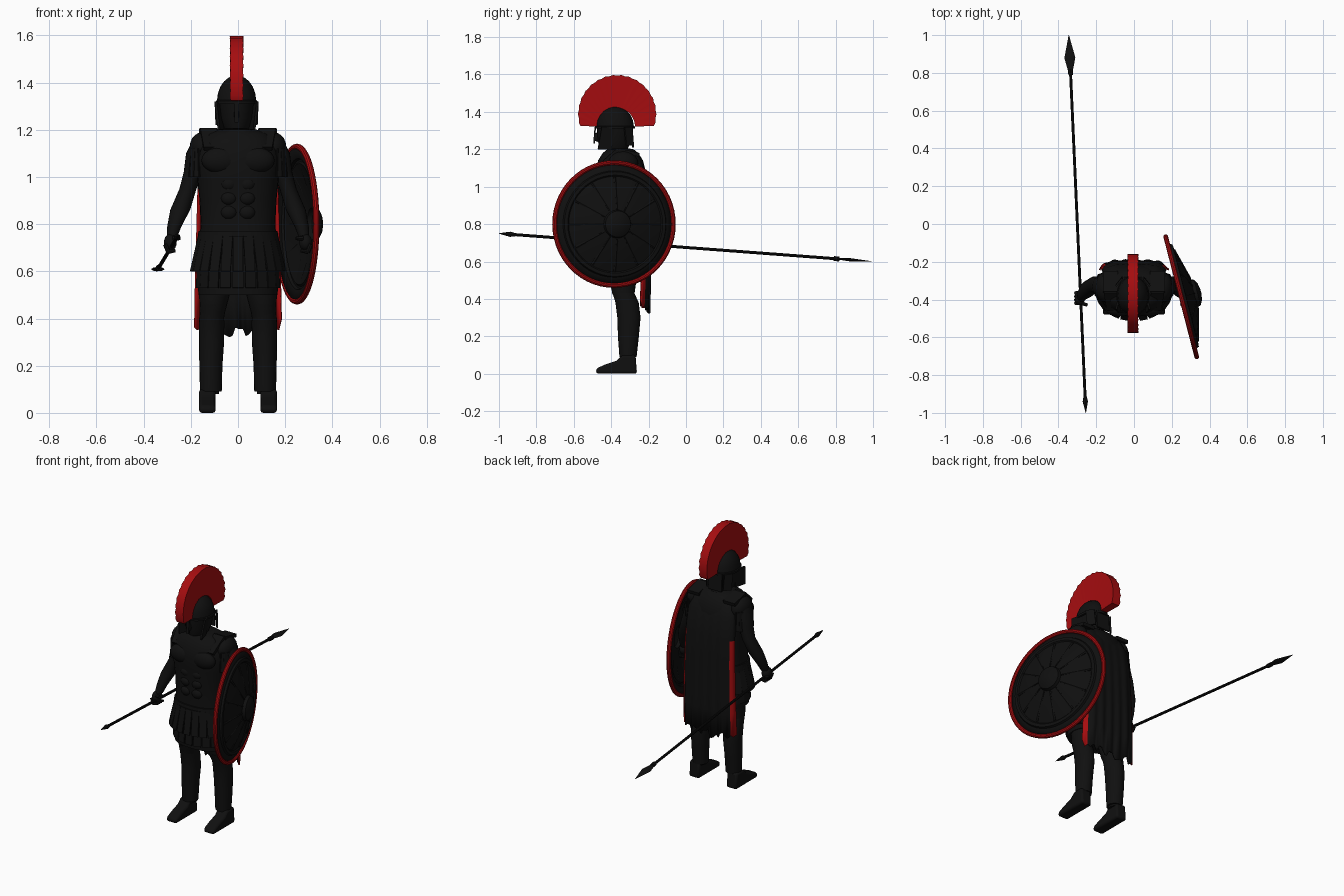
import bpy, bmesh, math, random
from math import sin, cos, pi, radians
from mathutils import Vector, Matrix

random.seed(4)
if "Cube" in bpy.data.objects:
    bpy.data.objects.remove(bpy.data.objects["Cube"])


def material(name, rgb):
    m = bpy.data.materials.new(name)
    m.use_nodes = True
    m.diffuse_color = (*rgb, 1)
    m.node_tree.nodes["Principled BSDF"].inputs["Base Color"].default_value = (*rgb, 1)
    return m


BLACK = material("soot black", (0.005, 0.005, 0.005))
RED = material("crimson", (0.38, 0.004, 0.005))
parts = []


def make(name, bm, *mats):
    bmesh.ops.recalc_face_normals(bm, faces=bm.faces)
    me = bpy.data.meshes.new(name)
    bm.to_mesh(me)
    bm.free()
    ob = bpy.data.objects.new(name, me)
    for m in mats or (BLACK,):
        me.materials.append(m)
    bpy.context.collection.objects.link(ob)
    parts.append(ob)
    return ob


def loft(bm, rings, n=24, power=1.0, side=1):
    """Skin stacked oval rings given as x, y, z, x radius, y radius."""
    def sp(v):
        return math.copysign(abs(v) ** power, v)
    loops = [[bm.verts.new((side * (x + rx * sp(cos(2 * pi * i / n))),
                            y + ry * sp(sin(2 * pi * i / n)), z)) for i in range(n)]
             for x, y, z, rx, ry in rings]
    for a, b in zip(loops, loops[1:]):
        for i in range(n):
            bm.faces.new((a[i], a[(i + 1) % n], b[(i + 1) % n], b[i]))
    bm.faces.new(loops[0])
    bm.faces.new(loops[-1])


def ball(bm, loc, size, seg=20):
    bmesh.ops.create_uvsphere(bm, u_segments=seg, v_segments=seg // 2, radius=1,
                              matrix=Matrix.LocRotScale(Vector(loc), None, Vector(size)))


def rod(bm, a, b, r1, r2, n=10, flat=1.0):
    a, b = Vector(a), Vector(b)
    rot = (b - a).to_track_quat('Z', 'Y')
    bmesh.ops.create_cone(bm, cap_ends=True, segments=n, radius1=r1, radius2=r2, depth=(b - a).length,
                          matrix=Matrix.LocRotScale((a + b) / 2, rot, Vector((1, flat, 1))))


def slab(bm, a, b, across, width, thick):
    """Thin strip from a to b, with its width along the given direction."""
    a, b, w = Vector(a), Vector(b), Vector(across).normalized()
    d = b - a
    n = d.cross(w).normalized()
    m = Matrix((w * width, n * thick, d)).transposed().to_4x4()
    m.translation = (a + b) / 2
    bmesh.ops.create_cube(bm, size=1, matrix=m)


def fringe(bm, cx, cy, top, bottom, count, width, arc=(0, 2 * pi)):
    """Hanging leather strips around an oval; top and bottom are z, x radius, y radius."""
    for i in range(count):
        t = arc[0] + (arc[1] - arc[0]) * i / count
        p, q = [(cx + rx * cos(t), cy + ry * sin(t), z) for z, rx, ry in (top, bottom)]
        slab(bm, p, q, (-top[1] * sin(t), top[2] * cos(t), 0), width, 0.008)


# Torso armour with chest relief
bm = bmesh.new()
loft(bm, [(0, -.35, z, rx, ry) for z, rx, ry in (
    (.72, .165, .125), (.8, .158, .12), (.9, .163, .122), (1.0, .173, .13), (1.08, .18, .135),
    (1.14, .165, .12), (1.18, .135, .095), (1.2, .08, .07))], 32, .85)
for s in (-1, 1):
    ball(bm, (s * .075, -.45, 1.07), (.08, .04, .055))
    for z in (.97, .91, .85):
        ball(bm, (s * .038, -.46, z), (.036, .022, .03), 12)
make("chest_armour", bm)

bm = bmesh.new()
loft(bm, [(0, -.35, .73, .172, .132), (0, -.35, .77, .168, .13)], 32, .85)
make("belt", bm)

# Skirt: cloth underneath, two rows of strips on top
bm = bmesh.new()
loft(bm, [(0, -.345, .5, .168, .125), (0, -.345, .62, .172, .13), (0, -.345, .75, .155, .12)], 32, .85)
make("tunic_skirt", bm)
bm = bmesh.new()
fringe(bm, 0, -.355, (.75, .165, .13), (.6, .2, .155), 24, .042)
fringe(bm, 0, -.35, (.7, .165, .125), (.53, .175, .14), 20, .046)
make("skirt_strips", bm)

# Legs, greaves and feet
for s, side in ((1, "left"), (-1, "right")):
    bm = bmesh.new()
    loft(bm, [(.085, -.33, .62, .075, .085), (.1, -.335, .5, .065, .07), (.108, -.335, .43, .054, .06),
              (.112, -.31, .36, .045, .052), (.116, -.31, .08, .035, .036)], 20, side=s)
    make(side + "_leg", bm)
    bm = bmesh.new()
    loft(bm, [(.115, -.31, .09, .046, .046), (.115, -.308, .2, .049, .056), (.112, -.305, .3, .053, .062),
              (.112, -.315, .38, .054, .062), (.11, -.345, .46, .05, .056)], 20, side=s)
    make(side + "_greave", bm)
    bm = bmesh.new()
    outline = ((-.48, 0), (-.48, .028), (-.43, .05), (-.37, .07), (-.34, .1), (-.27, .1), (-.262, 0))
    face = bm.faces.new([bm.verts.new((s * .095, y, z)) for y, z in outline])
    ext = bmesh.ops.extrude_face_region(bm, geom=[face])["geom"]
    bmesh.ops.translate(bm, vec=(s * .07, 0, 0), verts=[v for v in ext if isinstance(v, bmesh.types.BMVert)])
    ob = make(side + "_foot", bm)
    bev = ob.modifiers.new("soft edges", 'BEVEL')
    bev.width, bev.segments = .012, 2

# Arms, hands, shoulder guards
for s, side in ((1, "left"), (-1, "right")):
    bm = bmesh.new()
    loft(bm, [(.165, -.33, 1.15, .03, .045), (.178, -.33, 1.1, .042, .055), (.19, -.325, 1.02, .04, .048),
              (.212, -.32, .95, .036, .042), (.245, -.345, .86, .042, .044), (.27, -.37, .79, .03, .034),
              (.28, -.385, .745, .022, .027)], 20, side=s)
    make(side + "_arm", bm)
    bm = bmesh.new()
    ball(bm, (s * .287, -.395, .722), (.028, .036, .036), 14)
    for k in range(4):
        y = -.365 - .018 * k
        rod(bm, (s * .308, y, .715), (s * .295, y, .68), .01, .009, 8)
        rod(bm, (s * .298, y, .682), (s * .265, y, .688), .009, .007, 8)
    rod(bm, (s * .275, -.42, .74), (s * .246, -.43, .74), .011, .008, 8)
    make(side + "_hand", bm)
    bm = bmesh.new()
    ball(bm, (s * .15, -.335, 1.125), (.055, .08, .065))
    slab(bm, (s * .11, -.45, 1.12), (s * .125, -.36, 1.2), (1, 0, 0), .07, .02)
    slab(bm, (s * .125, -.36, 1.195), (s * .125, -.25, 1.17), (1, 0, 0), .08, .02)
    fringe(bm, s * .165, -.335, (1.12, .036, .07), (1.0, .046, .072), 14, .03)
    make(side + "_shoulder_guard", bm)

# Head, helmet and cheek guards
HX = -.006
bm = bmesh.new()
loft(bm, [(HX, -.345, 1.14, .07, .07), (HX, -.35, 1.2, .062, .068), (HX, -.385, 1.205, .052, .075),
          (HX, -.383, 1.25, .07, .09), (HX, -.38, 1.34, .078, .098)])
ball(bm, (HX, -.475, 1.265), (.012, .018, .025), 10)
make("head", bm)
bm = bmesh.new()
loft(bm, [(HX, -.38, 1.31, .088, .106), (HX, -.38, 1.322, .088, .106)]
     + [(HX, -.38, 1.322 + .108 * sin(a), .083 * cos(a), .101 * cos(a))
        for a in [radians(d) for d in (2, 18, 34, 50, 65, 78, 88)]], 28)
for s in (-1, 1):
    slab(bm, (HX + s * .08, -.415, 1.32), (HX + s * .066, -.435, 1.2), (-s * .25, 1, 0), .075, .01)
    slab(bm, (HX + s * .074, -.31, 1.32), (HX + s * .07, -.3, 1.22), (s * .8, -1, 0), .05, .01)
slab(bm, (HX, -.29, 1.32), (HX, -.283, 1.21), (1, 0, 0), .09, .01)
slab(bm, (HX, -.485, 1.32), (HX, -.492, 1.23), (1, 0, 0), .016, .008)
make("helmet", bm)

# Crest: ridged plume following the helmet from front to back
bm = bmesh.new()
STEPS = 36
sections = []
for i in range(STEPS + 1):
    f = i / STEPS
    a, b = radians(-18 + 216 * f), pi * f
    ro, w = (.21, .029) if i % 2 else (.206, .026)
    outer = (-.368 + ro * cos(a), 1.388 + ro * sin(a))
    inner = (-.375 + .102 * cos(b), 1.322 + .1 * sin(b))
    sections.append([bm.verts.new((HX + x, *p)) for x, p in
                     ((-w, outer), (w, outer), (w * .8, inner), (-w * .8, inner))])
for p, q in zip(sections, sections[1:]):
    for k in range(4):
        bm.faces.new((p[k], p[(k + 1) % 4], q[(k + 1) % 4], q[k]))
bm.faces.new(sections[0])
bm.faces.new(sections[-1])
make("helmet_crest", bm, RED)

# Cape: folded sheet, ragged hem, red along both long edges
bm = bmesh.new()
COLS = 32
levels = ((1.19, .1, -.28), (1.15, .145, -.245), (1.08, .165, -.215), (.95, .172, -.198),
          (.8, .176, -.192), (.65, .18, -.19), (.5, .184, -.192), (.34, .186, -.196))
rows = []
for z, w, y in levels:
    row = []
    for c in range(COLS + 1):
        u = 2 * c / COLS - 1
        hem = (random.uniform(-.025, .025) + .035 * u * u) if z < .4 else 0
        fold = .007 * sin(19 * u) * (1.19 - z)
        row.append(bm.verts.new((u * w, y + fold - .045 * abs(u) ** 6, z + hem)))
    rows.append(row)
for r, (p, q) in enumerate(zip(rows, rows[1:])):
    for c in range(COLS):
        f = bm.faces.new((p[c], p[c + 1], q[c + 1], q[c]))
        f.material_index = int(r > 2 and not 2 <= c < COLS - 2)
ob = make("cape", bm, BLACK, RED)
ob.modifiers.new("cloth thickness", 'SOLIDIFY').thickness = .008

# Shield: domed bowl, raised ring, boss, spokes and red rim
place = Matrix.LocRotScale(Vector((.25, -.385, .8)), Vector((.968, .25, 0)).to_track_quat('Z', 'Y'), None)
bm = bmesh.new()
loft(bm, [(0, 0, h, r, r) for r, h in (
    (.325, 0), (.285, .012), (.28, .024), (.262, .026), (.255, .02), (.18, .048), (.1, .066),
    (.075, .07), (.07, .088), (.045, .102), (.01, .108))], 48)
bm.faces.ensure_lookup_table()
bm.faces.remove(max(bm.faces, key=lambda f: f.calc_area()))
ob = make("shield_bowl", bm)
ob.matrix_world = place
ob.modifiers.new("thickness", 'SOLIDIFY').thickness = .01
bm = bmesh.new()
for k in range(12):
    a = 2 * pi * k / 12
    d = Vector((cos(a), sin(a), 0))
    rod(bm, d * .25 + Vector((0, 0, .022)), d * .08 + Vector((0, 0, .072)), .009, .004, 6)
make("shield_spokes", bm).matrix_world = place
bpy.ops.mesh.primitive_torus_add(major_radius=.328, minor_radius=.013, major_segments=56, minor_segments=10)
rim = bpy.context.object
rim.name = "shield_rim"
rim.data.materials.append(RED)
rim.matrix_world = place
parts.append(rim)

# Spear: shaft, leaf blade and butt spike
butt, tip = Vector((-.255, -1, .75)), Vector((-.345, 1, .6))
at = lambda f: butt.lerp(tip, f)
bm = bmesh.new()
rod(bm, at(.03), at(.91), .008, .008)
make("spear_shaft", bm)
bm = bmesh.new()
rod(bm, at(.895), at(.94), .008, .029, 8, .3)
rod(bm, at(.94), at(1), .029, .001, 8, .3)
rod(bm, at(.895), at(.91), .013, .013)
make("spear_blade", bm)
bm = bmesh.new()
rod(bm, at(.045), at(.03), .008, .014, 8)
rod(bm, at(.03), at(0), .014, .001, 8)
make("spear_butt", bm)

# Smooth shading with sharp edges kept
bpy.ops.object.select_all(action='DESELECT')
for ob in parts:
    ob.select_set(True)
bpy.context.view_layer.objects.active = parts[0]
bpy.ops.object.shade_smooth_by_angle(angle=radians(35))
